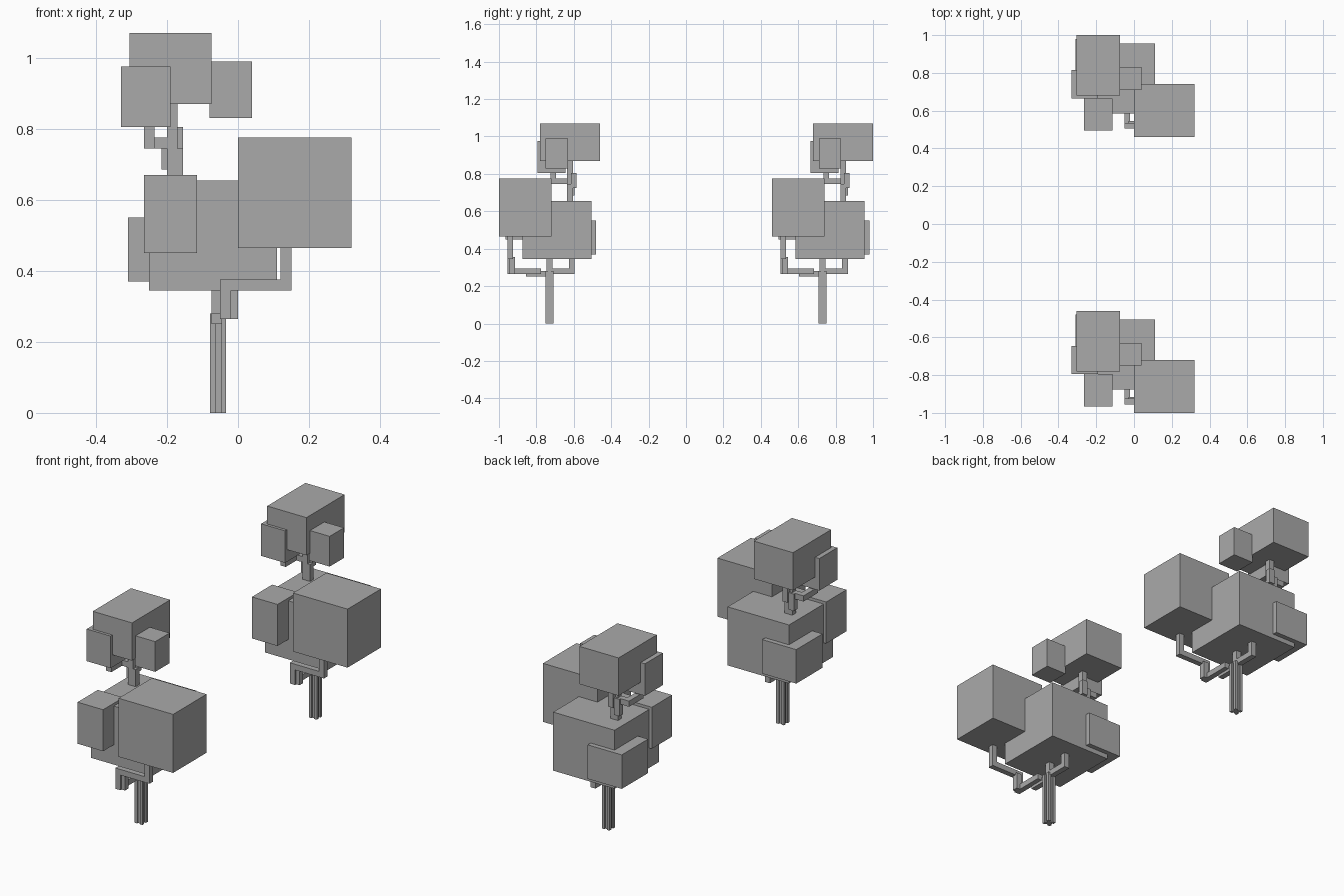
import bpy
import bmesh
from mathutils import Matrix, Vector

default_cube = bpy.data.objects.get("Cube")
if default_cube:
    bpy.data.objects.remove(default_cube, do_unlink=True)

# One plain colour for leaves and wood
grey = bpy.data.materials.new("plain grey")
grey.use_nodes = True
grey.diffuse_color = (0.4, 0.4, 0.4, 1)
shader = grey.node_tree.nodes["Principled BSDF"]
shader.inputs["Base Color"].default_value = grey.diffuse_color

TREE_POSITIONS = {"front": -0.73, "back": 0.73}
BRANCH_WIDTH = 0.03
DIRECTIONS = {
    "left": Vector((-1, 0, 0)),
    "right": Vector((1, 0, 0)),
    "forward": Vector((0, -1, 0)),
    "backward": Vector((0, 1, 0)),
    "up": Vector((0, 0, 1)),
}


def add_box(bm, centre, size):
    """Add one block to the part being built."""
    scale = Matrix.Diagonal(Vector(size)).to_4x4()
    bmesh.ops.create_cube(bm, size=1, matrix=Matrix.Translation(centre) @ scale)


def place_part(name, bm):
    """Turn the built part into an object on each of the two trees."""
    mesh = bpy.data.meshes.new(name)
    bm.to_mesh(mesh)
    bm.free()
    mesh.materials.append(grey)
    for tree, position in TREE_POSITIONS.items():
        part = bpy.data.objects.new(f"{tree}_tree_{name}", mesh)
        part.location.y = position
        bpy.context.collection.objects.link(part)


def add_leaves(name, centre, size):
    """A block of leaves."""
    bm = bmesh.new()
    add_box(bm, centre, size)
    place_part(name, bm)


def add_branch(name, start, *steps):
    """A square branch that grows from its start through straight steps."""
    bm = bmesh.new()
    point = Vector(start)
    margin = Vector.Fill(3, BRANCH_WIDTH)
    for direction, length in steps:
        step = DIRECTIONS[direction] * length
        extent = Vector([abs(value) for value in step])
        add_box(bm, point + step / 2, extent + margin)
        point += step
    place_part(name, bm)


def add_trunk(name, centre_x, height, core_width, strip_width):
    """A recessed core with a raised strip on each corner."""
    bm = bmesh.new()
    middle = Vector((centre_x, 0, height / 2))
    add_box(bm, middle, (core_width, core_width, height))
    for side in (-1, 1):
        for face in (-1, 1):
            offset = Vector((side, face, 0)) * core_width / 2
            add_box(bm, middle + offset, (strip_width, strip_width, height))
    place_part(name, bm)


# Lower crown
add_leaves("main_leaves", centre=(-0.07, 0.04, 0.5), size=(0.36, 0.37, 0.31))
add_leaves("large_front_leaves", centre=(0.16, -0.13, 0.62), size=(0.32, 0.28, 0.31))
add_leaves("small_front_leaves", centre=(-0.19, -0.15, 0.56), size=(0.15, 0.17, 0.22))
add_leaves("rear_leaves", centre=(-0.21, 0.14, 0.46), size=(0.2, 0.22, 0.18))

# Upper crown
add_leaves("top_leaves", centre=(-0.19, 0.11, 0.97), size=(0.23, 0.32, 0.2))
add_leaves("top_side_leaves", centre=(-0.26, 0.01, 0.89), size=(0.14, 0.15, 0.17))
add_leaves("top_small_leaves", centre=(-0.02, 0.04, 0.91), size=(0.12, 0.12, 0.16))

# Trunk and its link into the lower crown
add_trunk("trunk", centre_x=-0.056, height=0.28, core_width=0.03, strip_width=0.015)
add_branch("trunk_top", (-0.06, 0, 0.27), ("up", 0.08))

# Stepped branch reaching the large front leaves
add_branch("front_branch_base", (-0.06, 0, 0.265), ("forward", 0.11))
add_branch("front_branch", (-0.035, -0.06, 0.28), ("forward", 0.15),
           ("up", 0.08), ("right", 0.17), ("up", 0.1))
add_branch("front_branch_bark", (-0.015, -0.2, 0.28), ("up", 0.06))

# Branch rising behind the trunk
add_branch("rear_branch", (-0.06, 0, 0.28), ("backward", 0.12), ("up", 0.06))

# Upper stem with bark ridges
add_branch("upper_stem", (-0.185, 0.11, 0.65), ("up", 0.21))
add_branch("upper_stem_foot", (-0.17, 0.11, 0.65), ("up", 0.08))
add_branch("left_stem_bark", (-0.2, 0.12, 0.7), ("up", 0.06))
add_branch("right_stem_bark", (-0.17, 0.13, 0.74), ("up", 0.05))

# Side branch holding the upper side leaves
add_branch("upper_branch", (-0.19, 0.11, 0.76), ("left", 0.06),
           ("forward", 0.09), ("up", 0.05))
